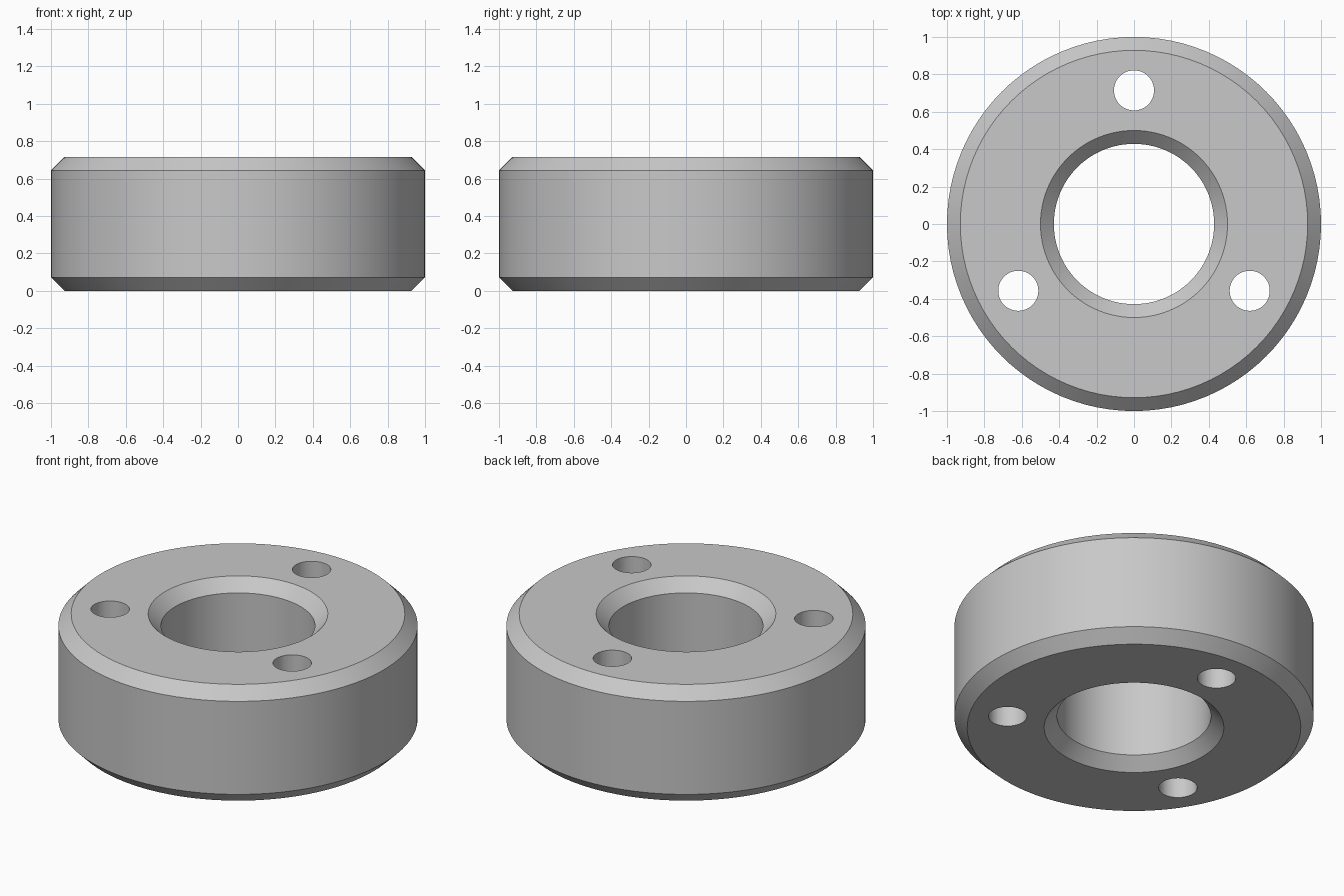
import bpy
import bmesh
import math
from mathutils import Matrix, Vector

default = bpy.data.objects.get("Cube")
if default:
    bpy.data.objects.remove(default, do_unlink=True)

UNIT = 1 / 14          # the ring is 14 units in radius
HEIGHT = 10 * UNIT
CHAMFER = UNIT
SEGMENTS = 96

grey = bpy.data.materials.new("plain grey")
grey.use_nodes = True
colour = (0.58, 0.58, 0.58, 1)
grey.diffuse_color = colour
grey.node_tree.nodes["Principled BSDF"].inputs["Base Color"].default_value = colour


def make_object(name, bm):
    mesh = bpy.data.meshes.new(name)
    bmesh.ops.recalc_face_normals(bm, faces=bm.faces)
    bm.to_mesh(mesh)
    bm.free()
    mesh.materials.append(grey)
    obj = bpy.data.objects.new(name, mesh)
    bpy.context.collection.objects.link(obj)
    return obj


# Chamfered ring: a closed (radius, height) section turned about z
outer, bore = 14 * UNIT, 6 * UNIT
section = [
    (bore + CHAMFER, 0), (outer - CHAMFER, 0),
    (outer, CHAMFER), (outer, HEIGHT - CHAMFER),
    (outer - CHAMFER, HEIGHT), (bore + CHAMFER, HEIGHT),
    (bore, HEIGHT - CHAMFER), (bore, CHAMFER),
]
bm = bmesh.new()
loops = []
for i in range(SEGMENTS):
    a = math.tau * i / SEGMENTS
    loops.append([bm.verts.new((r * math.cos(a), r * math.sin(a), z)) for r, z in section])
for i, loop in enumerate(loops):
    following = loops[(i + 1) % SEGMENTS]
    for j in range(len(section)):
        k = (j + 1) % len(section)
        bm.faces.new((loop[j], following[j], following[k], loop[k]))
ring = make_object("chamfered_ring", bm)

# Three through holes, evenly spaced, one at the back
bm = bmesh.new()
for i in range(3):
    a = math.pi / 2 + math.tau * i / 3
    centre = Vector((math.cos(a), math.sin(a), 0)) * 10 * UNIT
    centre.z = HEIGHT / 2
    bmesh.ops.create_cone(bm, cap_ends=True, segments=48, radius1=1.5 * UNIT,
                          radius2=1.5 * UNIT, depth=HEIGHT * 2,
                          matrix=Matrix.Translation(centre))
cutter = make_object("hole_cutter", bm)
cutter.hide_render = True

cut = ring.modifiers.new("bolt holes", 'BOOLEAN')
cut.operation = 'DIFFERENCE'
cut.solver = 'EXACT'
cut.object = cutter
bpy.ops.object.select_all(action='DESELECT')
ring.select_set(True)
bpy.context.view_layer.objects.active = ring
bpy.ops.object.modifier_apply(modifier=cut.name)
bpy.data.objects.remove(cutter, do_unlink=True)

# Smooth round walls, crisp chamfer edges
bpy.ops.object.shade_smooth_by_angle(angle=math.radians(30))
